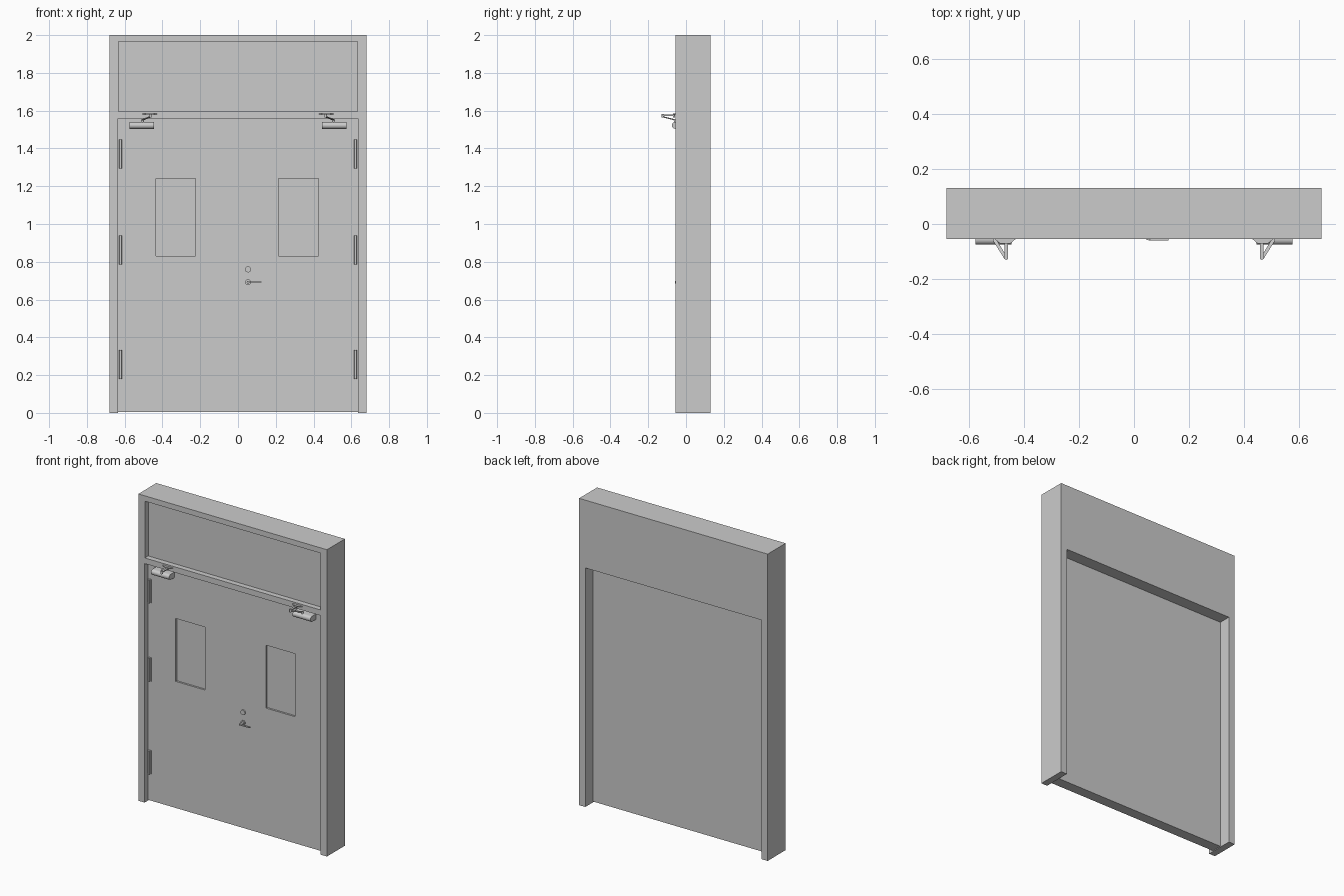
import bpy, bmesh, math
from mathutils import Vector

if "Cube" in bpy.data.objects:
    bpy.data.objects.remove(bpy.data.objects["Cube"])


def box(name, x, y, z):
    """Box from (min, max) ranges."""
    bpy.ops.mesh.primitive_cube_add(size=1, location=[(a + b) / 2 for a, b in (x, y, z)])
    o = bpy.context.object
    o.name = name
    o.scale = [abs(b - a) for a, b in (x, y, z)]
    bpy.ops.object.transform_apply(location=False, rotation=False, scale=True)
    return o


def rod(name, a, b, r, sides=20):
    """Cylinder between two points."""
    a, b = Vector(a), Vector(b)
    bpy.ops.mesh.primitive_cylinder_add(vertices=sides, radius=r, depth=(b - a).length,
                                        location=(a + b) / 2)
    o = bpy.context.object
    o.name = name
    o.rotation_euler = (b - a).to_track_quat('Z', 'Y').to_euler()
    bpy.ops.object.shade_smooth_by_angle()
    return o


def prism(name, pts, offset):
    """Extrude a polygon of 3D points along an offset vector."""
    bm = bmesh.new()
    f = bm.faces.new([bm.verts.new(p) for p in pts])
    ext = bmesh.ops.extrude_face_region(bm, geom=[f])
    bmesh.ops.translate(bm, vec=offset, verts=[v for v in ext['geom'] if isinstance(v, bmesh.types.BMVert)])
    bmesh.ops.recalc_face_normals(bm, faces=bm.faces)
    me = bpy.data.meshes.new(name)
    bm.to_mesh(me)
    bm.free()
    o = bpy.data.objects.new(name, me)
    bpy.context.collection.objects.link(o)
    return o


def bar(name, a, b, width, thick):
    """Flat strip between two points, level across its width."""
    a, b = Vector(a), Vector(b)
    side = (b - a).cross(Vector((0, 0, 1))).normalized() * width / 2
    up = Vector((0, 0, thick))
    return prism(name, [p - up / 2 for p in (a + side, b + side, b - side, a - side)], up)


def cut(target, cutter):
    m = target.modifiers.new('cut', 'BOOLEAN')
    m.operation, m.solver, m.object = 'DIFFERENCE', 'EXACT', cutter
    bpy.context.view_layer.objects.active = target
    bpy.ops.object.modifier_apply(modifier=m.name)
    bpy.data.objects.remove(cutter)


FRONT, BACK = -0.055, 0.13
DOOR_F, DOOR_B = -0.02, 0.05

# Frame with door opening and recessed transom panel
frame = box('frame', (-0.68, 0.68), (FRONT, BACK), (0, 2))
cut(frame, box('opening', (-0.635, 0.635), (-1, 1), (-1, 1.558)))
cut(frame, box('transom_recess', (-0.633, 0.633), (-1, DOOR_F), (1.595, 1.965)))

# Door slab with blind window recesses and glass panes
glass = bpy.data.materials.new('pale_glass')
glass.diffuse_color = (0.72, 0.72, 0.72, 1)
glass.use_nodes = True
glass.node_tree.nodes["Principled BSDF"].inputs["Base Color"].default_value = glass.diffuse_color
door = box('door', (-0.635, 0.635), (DOOR_F, DOOR_B), (0.005, 1.558))
for x0, label in ((-0.435, 'left'), (0.215, 'right')):
    wx, wz = (x0, x0 + 0.21), (0.83, 1.24)
    cut(door, box('window_recess', wx, (-1, DOOR_F + 0.016), wz))
    pane = box('window_' + label, wx, (DOOR_F + 0.012, DOOR_F + 0.016), wz)
    pane.data.materials.append(glass)

for s, label in ((-1, 'left'), (1, 'right')):
    # Hinges: barrel plus leaf
    for i, z in enumerate((0.18, 0.785, 1.295)):
        rod(f'hinge_barrel_{label}_{i}', (s * 0.622, -0.028, z), (s * 0.622, -0.028, z + 0.153), 0.007, 12)
        box(f'hinge_leaf_{label}_{i}', sorted((s * 0.61, s * 0.635)), (-0.024, DOOR_F), (z, z + 0.153))

    # Closer body: round-nosed profile run along the door top
    cy, cz, r = -0.057, 1.522, 0.018
    arc = [(cy - r * math.sin(math.pi * k / 12), cz + r * math.cos(math.pi * k / 12)) for k in range(13)]
    prof = [(DOOR_F, cz + r)] + arc + [(DOOR_F, cz - r)]
    body = prism('closer_body_' + label, [(s * 0.445, y, z) for y, z in prof], (s * 0.13, 0, 0))
    bpy.context.view_layer.objects.active = body
    bpy.ops.object.select_all(action='DESELECT')
    body.select_set(True)
    bpy.ops.object.shade_smooth_by_angle()

    # Closer bracket, arms and pivots
    prism('closer_bracket_' + label,
          [(s * x, y, 1.58) for x, y in ((0.43, FRONT), (0.505, FRONT), (0.487, -0.07), (0.448, -0.07))],
          (0, 0, 0.005))
    rod('closer_spindle_' + label, (s * 0.505, -0.057, 1.535), (s * 0.505, -0.057, 1.552), 0.007)
    bar('closer_main_arm_' + label, (s * 0.508, -0.055, 1.55), (s * 0.465, -0.124, 1.568), 0.012, 0.005)
    bar('closer_fore_arm_' + label, (s * 0.464, -0.06, 1.575), (s * 0.464, -0.126, 1.575), 0.013, 0.007)
    rod('closer_elbow_' + label, (s * 0.464, -0.123, 1.563), (s * 0.464, -0.123, 1.582), 0.007)
    rod('closer_shoe_pivot_' + label, (s * 0.464, -0.063, 1.565), (s * 0.464, -0.063, 1.585), 0.006)

# Lock cylinder and lever handle
rod('lock_cylinder', (0.053, DOOR_F, 0.76), (0.053, -0.028, 0.76), 0.016, 32)
rod('handle_rose', (0.053, DOOR_F, 0.692), (0.053, -0.028, 0.692), 0.015, 32)
rod('handle_neck', (0.053, -0.026, 0.692), (0.053, -0.058, 0.692), 0.007)
box('handle_lever', (0.053, 0.125), (-0.059, -0.049), (0.689, 0.696))
